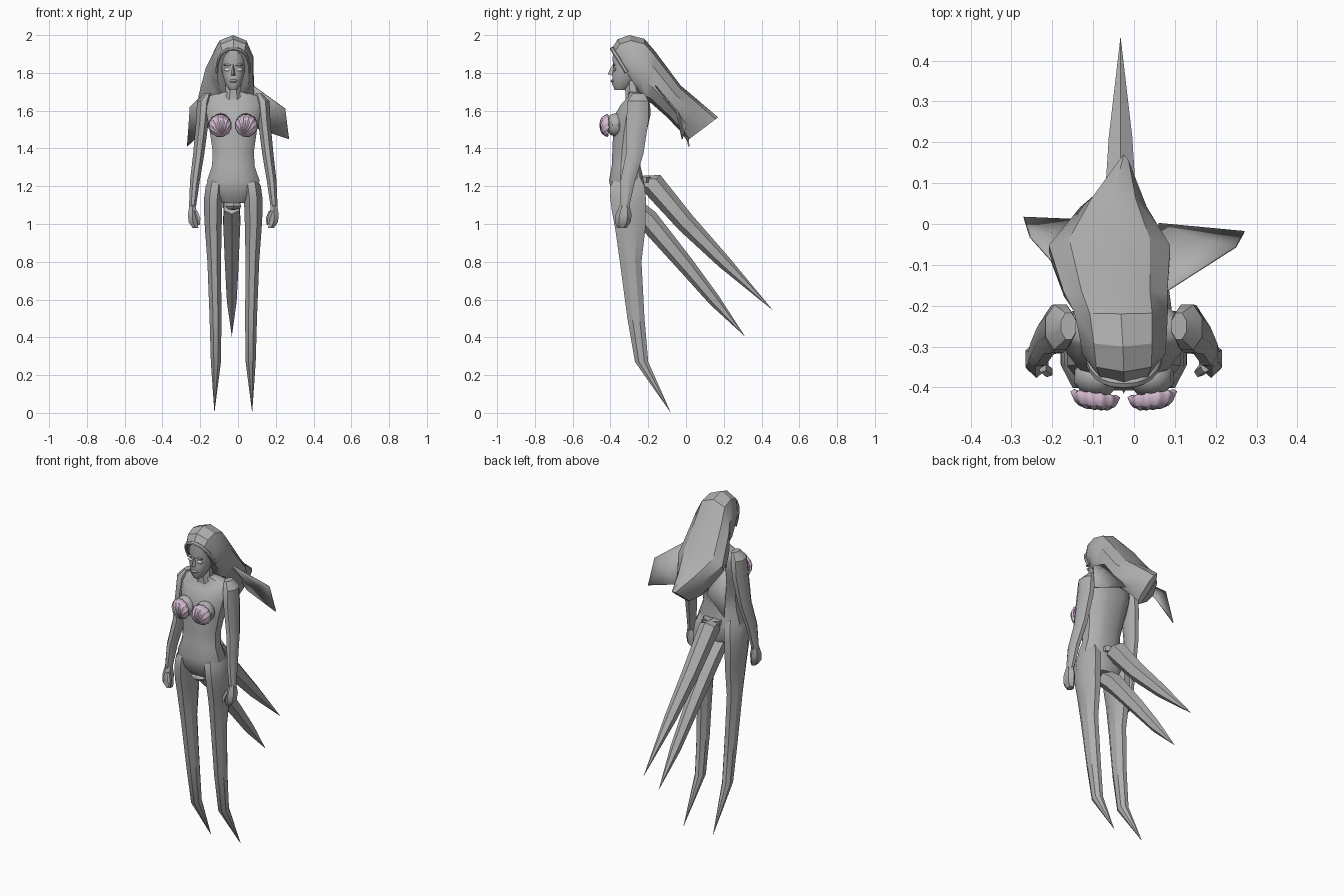
import bpy, bmesh, math
from mathutils import Vector

if "Cube" in bpy.data.objects:
    bpy.data.objects.remove(bpy.data.objects["Cube"])

CX = -0.025  # body centre line


def mat(name, c):
    m = bpy.data.materials.new(name)
    m.diffuse_color = (*c, 1)
    m.use_nodes = True
    m.node_tree.nodes["Principled BSDF"].inputs["Base Color"].default_value = m.diffuse_color
    return m


GREY = mat("body_grey", (0.43, 0.43, 0.43))
PINK = mat("shell_pink", (0.66, 0.50, 0.64))
WHITE = mat("eye_white", (0.8, 0.8, 0.8))


def finish(bm, name, m, angle=35):
    bmesh.ops.recalc_face_normals(bm, faces=bm.faces)
    me = bpy.data.meshes.new(name)
    bm.to_mesh(me)
    bm.free()
    ob = bpy.data.objects.new(name, me)
    bpy.context.collection.objects.link(ob)
    me.materials.append(m)
    bpy.context.view_layer.objects.active = ob
    ob.select_set(True)
    bpy.ops.object.shade_smooth_by_angle(angle=math.radians(angle))
    ob.select_set(False)
    return ob


def oval(c, u, v, a, power=1.0):
    """Point on an oval; power below 1 makes it boxier."""
    k, s = math.cos(a), math.sin(a)
    k = math.copysign(abs(k) ** power, k)
    s = math.copysign(abs(s) ** power, s)
    return Vector(c) + Vector(u) * k + Vector(v) * s


def loft(name, rings, sides=8, m=GREY, power=1.0, angle=35):
    """Skin a closed tube over rings of (centre, u, v)."""
    bm = bmesh.new()
    loops = [[bm.verts.new(oval(*r, math.tau * (i + 0.5) / sides, power)) for i in range(sides)]
             for r in rings]
    for a, b in zip(loops, loops[1:]):
        for i in range(sides):
            j = (i + 1) % sides
            bm.faces.new((a[i], a[j], b[j], b[i]))
    bm.faces.new(loops[0])
    bm.faces.new(loops[-1])
    bmesh.ops.remove_doubles(bm, verts=bm.verts, dist=0.0005)
    return finish(bm, name, m, angle)


def stack(name, rows, **kw):
    """Horizontal sections: z, half width, front y, back y."""
    return loft(name, [((CX, (f + b) / 2, z), (w, 0, 0), (0, (b - f) / 2, 0))
                       for z, w, f, b in rows], **kw)


def limb(name, side, rows, **kw):
    """Horizontal sections along a path: x offset, y, z, rx, ry."""
    return loft(name, [((CX + side * x, y, z), (rx, 0, 0), (0, ry, 0))
                       for x, y, z, rx, ry in rows], **kw)


def ball(name, loc, size, m=GREY, seg=10, rings=6):
    bm = bmesh.new()
    bmesh.ops.create_uvsphere(bm, u_segments=seg, v_segments=rings, radius=1)
    for v in bm.verts:
        v.co = Vector([v.co[i] * size[i] + loc[i] for i in range(3)])
    return finish(bm, name, m)


# Torso, neck and head
stack("torso", [(1.11, .08, -.36, -.23), (1.16, .13, -.395, -.215), (1.23, .143, -.41, -.22),
                (1.31, .115, -.395, -.24), (1.39, .113, -.392, -.23), (1.49, .128, -.388, -.205),
                (1.58, .145, -.378, -.185), (1.635, .15, -.345, -.188), (1.675, .145, -.305, -.21),
                (1.70, .06, -.31, -.235)], sides=12, power=.8)
stack("neck", [(1.66, .055, -.325, -.23), (1.70, .045, -.325, -.235), (1.80, .042, -.33, -.24)], sides=8)
stack("head", [(1.71, .022, -.378, -.32), (1.74, .043, -.393, -.28), (1.79, .058, -.392, -.24),
               (1.825, .064, -.385, -.22), (1.87, .066, -.392, -.22), (1.92, .06, -.387, -.22),
               (1.95, .035, -.34, -.25)], sides=12, power=.9)

# Nose, lips and eyes
bm = bmesh.new()
nose = [bm.verts.new((CX + x, y, z)) for x, y, z in
        [(0, -.385, 1.85), (-.014, -.385, 1.785), (.014, -.385, 1.785), (0, -.415, 1.793)]]
for f in ((0, 1, 3), (0, 3, 2), (1, 2, 3), (0, 2, 1)):
    bm.faces.new([nose[i] for i in f])
finish(bm, "nose", GREY)
ball("lips", (CX, -.386, 1.757), (.024, .013, .01))
for s in (-1, 1):
    ball("eye", (CX + s * .031, -.378, 1.818), (.02, .007, .009), WHITE)
    ball("brow", (CX + s * .031, -.382, 1.842), (.024, .007, .006))

# Arms, hands and front legs
for s in (-1, 1):
    limb("arm", s, [(.135, -.25, 1.69, .02, .035), (.155, -.253, 1.65, .04, .06),
                    (.163, -.257, 1.55, .036, .064), (.183, -.272, 1.37, .032, .05),
                    (.203, -.308, 1.23, .028, .042), (.216, -.325, 1.09, .02, .026)])
    limb("hand", s, [(.216, -.325, 1.10, .019, .026), (.216, -.33, 1.05, .028, .042),
                     (.214, -.335, 1.01, .026, .042), (.20, -.34, .98, .018, .025)], sides=6)
    limb("thumb", s, [(.20, -.35, 1.07, .012, .014), (.185, -.362, 1.03, .013, .014),
                      (.182, -.365, .995, .006, .007)], sides=5)
    limb("front_leg", s, [(.09, -.31, 1.27, .025, .06), (.098, -.31, 1.20, .052, .098),
                          (.105, -.307, 1.14, .053, .102),
                          (.107, -.303, 1.07, .052, .097), (.106, -.295, .98, .048, .087),
                          (.101, -.293, .80, .039, .062), (.094, -.265, .50, .034, .049),
                          (.092, -.235, .27, .029, .038), (.10, -.08, 0, 0, 0)],
         sides=8, angle=30)
    # breast under each shell
    ball("bust", (CX + s * .066, -.375, 1.525), (.058, .05, .062))

# Rear tentacles: tapered, slanting down and back
for name, rows in (("upper_tentacle", [(-.25, 1.23, .035), (-.18, 1.215, .06), (0, 1.005, .05),
                                       (.2, .80, .035), (.46, .543, 0)]),
                   ("lower_tentacle", [(-.28, 1.09, .05), (-.2, 1.02, .055), (0, .782, .043),
                                       (.15, .597, .031), (.312, .405, 0)])):
    loft(name, [((CX - .008, y, z), (r * .95, 0, 0), (0, r * .74, r * .74)) for y, z, r in rows],
         sides=6, angle=30)

# Small fold at the crotch and ridge at the lower back
ball("front_fold", (CX, -.33, 1.095), (.05, .05, .022), seg=6, rings=4)
stack("back_ridge", [(1.22, .06, -.26, -.19), (1.25, .06, -.26, -.185)], sides=8)

# Hair swept back: sections given by top (y, z), bottom (y, z), centre x, half width
hair = [(-.392, 1.93, -.235, 1.675, -.025, .088), (-.362, 1.978, -.222, 1.66, -.025, .106),
        (-.30, 2.0, -.21, 1.65, -.027, .112), (-.22, 1.98, -.20, 1.645, -.032, .12),
        (-.16, 1.91, -.185, 1.64, -.045, .132), (-.03, 1.735, -.10, 1.565, -.06, .155),
        (.07, 1.65, -.02, 1.48, -.05, .085), (.17, 1.565, .005, 1.44, -.025, .018)]
rings = [((x, (y0 + y1) / 2, (z0 + z1) / 2), (w, 0, 0), (0, (y0 - y1) / 2, (z0 - z1) / 2))
         for y0, z0, y1, z1, x, w in hair]
loft("hair", rings, sides=10, angle=30, power=.85)

# Headband following the hairline
c0, u0, v0 = rings[0]
band = []
for i in range(13):
    p = oval(c0, u0, v0, math.pi * i / 12, .85)
    d = (p - Vector(c0)).normalized()
    band.append((p, d * .008, (0, .010, .006)))
loft("headband", band, sides=6)

# Loose side locks: thin pointed sheets
for name, pts in (("right_lock", [(.07, -.17, 1.74), (.25, -.055, 1.61), (.27, -.02, 1.45),
                                  (.06, .0, 1.52)]),
                  ("left_lock", [(-.13, -.17, 1.74), (-.255, -.03, 1.62), (-.27, .015, 1.41),
                                 (-.15, .01, 1.52)])):
    bm = bmesh.new()
    mid = bm.verts.new(sum((Vector(p) for p in pts), Vector()) / 4 + Vector((0, .02, .01)))
    vs = [bm.verts.new(p) for p in pts]
    for i in range(4):
        bm.faces.new((vs[i], vs[(i + 1) % 4], mid))
    ob = finish(bm, name, GREY)
    sol = ob.modifiers.new("thickness", 'SOLIDIFY')
    sol.thickness = .006
    sol.offset = 0


# Scallop shells: ribbed fan spreading from a hinge at the lower inner edge
def shell(name, side):
    bm = bmesh.new()
    hinge = Vector((-side * .012, 0, -.06))
    grid = []
    n, k = 44, 7
    for i in range(n + 1):
        a = math.radians(-75 + 330 * i / n)
        ridge = math.cos(math.tau * i / 4)
        rim = Vector((math.cos(a), 0, math.sin(a))) * (.061 + .002 * ridge)
        row = []
        for j in range(k + 1):
            t = j / k
            p = hinge.lerp(rim, t)
            r = min(1, p.length / .063)
            p.y = -.04 * (1 - r ** 4) - .003 * ridge * t
            p += Vector((CX + side * .07, -.414 + side * p.x * .12, 1.522))
            row.append(bm.verts.new(p))
        grid.append(row)
    for a, b in zip(grid, grid[1:]):
        for j in range(k):
            bm.faces.new((a[j], a[j + 1], b[j + 1], b[j]))
    bmesh.ops.remove_doubles(bm, verts=bm.verts, dist=0.0005)
    ob = finish(bm, name, PINK, 25)
    sol = ob.modifiers.new("thickness", 'SOLIDIFY')
    sol.thickness = .012


for s in (-1, 1):
    shell("shell_cup", s)
